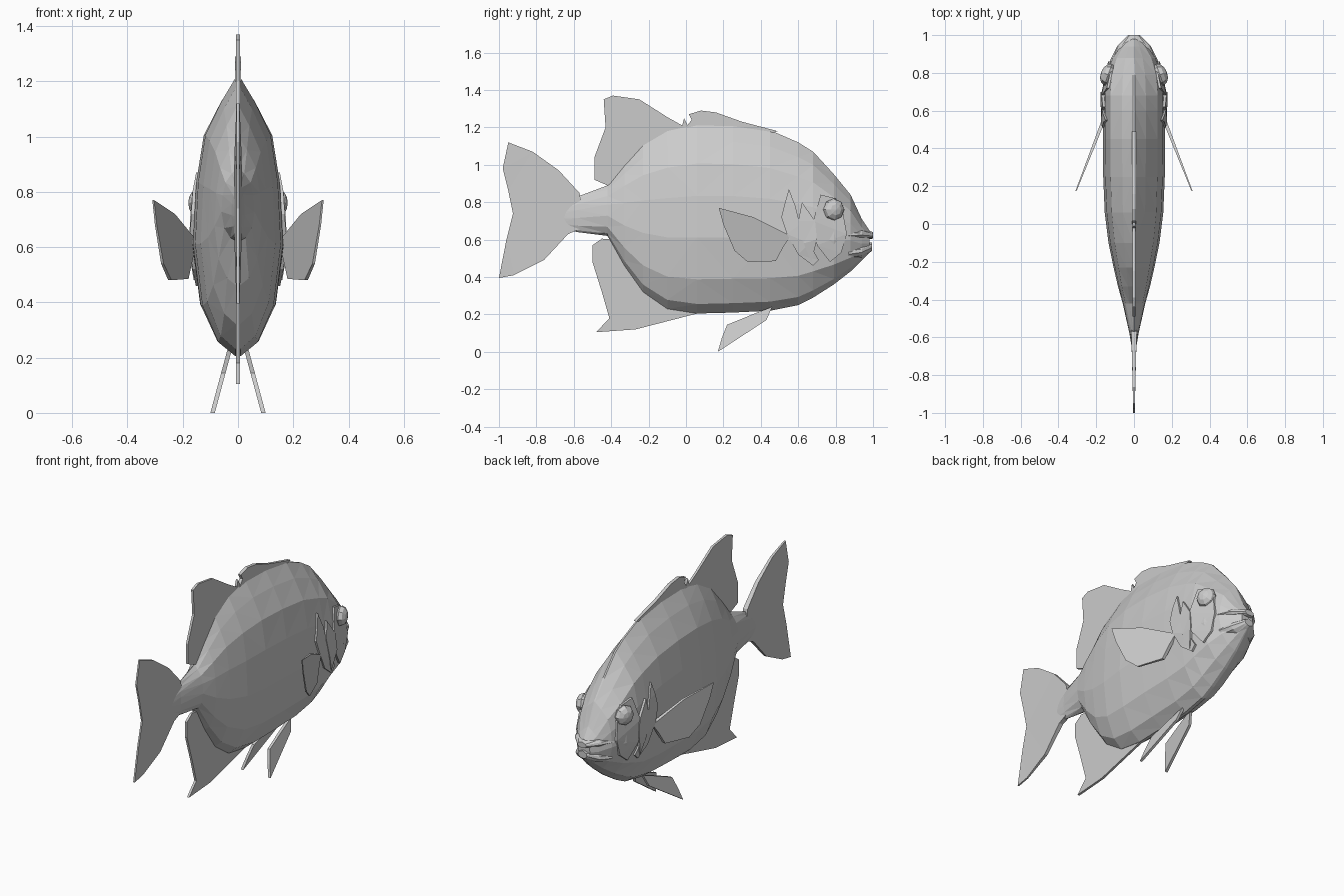
import bpy, bmesh, math

# body stations: y, top z, bottom z, half width
BODY = [(-0.68, 0.77, 0.67, 0.008), (-0.58, 0.83, 0.64, 0.024), (-0.42, 0.89, 0.62, 0.06),
        (-0.33, 1.0, 0.46, 0.085), (-0.23, 1.11, 0.32, 0.108), (-0.1, 1.185, 0.23, 0.135),
        (0.06, 1.22, 0.205, 0.155), (0.25, 1.215, 0.21, 0.163), (0.45, 1.185, 0.22, 0.165),
        (0.6, 1.12, 0.25, 0.165), (0.68, 1.07, 0.29, 0.165), (0.79, 0.95, 0.36, 0.155),
        (0.88, 0.84, 0.43, 0.12), (0.94, 0.71, 0.49, 0.075), (0.98, 0.65, 0.53, 0.04)]
# cross-section: height fraction, width fraction
SECTION = [(0, 0.06), (0.05, 0.46), (0.18, 0.83), (0.4, 1), (0.62, 0.93), (0.79, 0.76), (0.91, 0.38), (1, 0.03)]


def finish(name, bm):
    bmesh.ops.recalc_face_normals(bm, faces=bm.faces)
    bmesh.ops.triangulate(bm, faces=[f for f in bm.faces])
    me = bpy.data.meshes.new(name)
    bm.to_mesh(me)
    bm.free()
    ob = bpy.data.objects.new(name, me)
    bpy.context.collection.objects.link(ob)
    return ob


def loft(name, stations):
    bm = bmesh.new()
    rings = []
    for y, top, bot, w in stations:
        pts = [(w * s, bot + (top - bot) * t) for t, s in SECTION]
        pts += [(-x, z) for x, z in reversed(pts)]
        rings.append([bm.verts.new((x, y, z)) for x, z in pts])
    n = len(rings[0])
    for a, b in zip(rings, rings[1:]):
        for i in range(n):
            j = (i + 1) % n
            bm.faces.new((a[i], a[j], b[j], b[i]))
    bm.faces.new(rings[0])
    bm.faces.new(rings[-1])
    return finish(name, bm)


def plate(name, outline, xmid, half, side=1):
    """Closed sheet: outline of (y, z), with x position and half thickness functions."""
    bm = bmesh.new()
    a, b = [[bm.verts.new((side * (xmid(y, z) + s * half(y, z)), y, z)) for y, z in outline] for s in (1, -1)]
    bm.faces.new(a)
    bm.faces.new(b)
    for i in range(len(a)):
        j = (i + 1) % len(a)
        bm.faces.new((a[i], a[j], b[j], b[i]))
    return finish(name, bm)


def lerp(v, table):
    v = min(max(v, table[0][0]), table[-1][0])
    for p, q in zip(table, table[1:]):
        if v <= q[0]:
            k = (v - p[0]) / (q[0] - p[0])
            return [a + (b - a) * k for a, b in zip(p, q)]


def skin(y, z):
    """Half width of the body surface at a side-view point."""
    _, top, bot, w = lerp(y, BODY)
    return w * lerp((z - bot) / (top - bot), SECTION)[1]


loft("body", BODY)

# lips
loft("upper_lip", [(0.87, 0.655, 0.6, 0.125), (0.94, 0.66, 0.6, 0.09), (1.0, 0.64, 0.605, 0.03)])
loft("lower_lip", [(0.87, 0.57, 0.49, 0.115), (0.94, 0.58, 0.5, 0.085), (0.995, 0.585, 0.54, 0.03)])

# median fins
zero = lambda y, z: 0
thin = lambda y, z: 0.007
plate("rear_dorsal_fin", [(0.02, 1.19), (-0.01, 1.25), (-0.02, 1.21), (-0.1, 1.255), (-0.25, 1.35), (-0.39, 1.37),
                          (-0.44, 1.35), (-0.43, 1.2), (-0.49, 1.04), (-0.49, 0.92), (-0.42, 0.89),
                          (-0.36, 0.9), (-0.2, 1.09)], zero, thin)
plate("front_dorsal_fin", [(0.0, 1.2), (0.03, 1.24), (0.015, 1.27), (0.08, 1.29), (0.16, 1.28), (0.3, 1.23),
                           (0.49, 1.18), (0.4, 1.15), (0.15, 1.18)], zero, lambda y, z: 0.01)
plate("anal_fin", [(-0.38, 0.6), (-0.45, 0.605), (-0.5, 0.57), (-0.5, 0.48), (-0.45, 0.32), (-0.41, 0.18),
                   (-0.48, 0.105), (-0.27, 0.12), (0.08, 0.21), (0.05, 0.25), (-0.2, 0.38)], zero, thin)
plate("tail_fin", [(-0.56, 0.8), (-0.57, 0.85), (-0.68, 0.97), (-0.82, 1.07), (-0.95, 1.12), (-0.98, 0.98),
                   (-0.95, 0.86), (-0.925, 0.74), (-0.96, 0.6), (-1.0, 0.395), (-0.92, 0.41), (-0.76, 0.49),
                   (-0.63, 0.63), (-0.56, 0.66)], zero, lambda y, z: 0.005 + 0.03 * max(0, y + 0.9))

# paired fins, gill covers and eyes
for side, tag in ((1, "right"), (-1, "left")):
    plate(tag + "_pectoral_fin", [(0.56, 0.62), (0.36, 0.72), (0.175, 0.77), (0.2, 0.68), (0.26, 0.54),
                                  (0.33, 0.48), (0.48, 0.485), (0.52, 0.56)],
          lambda y, z: 0.305 - 0.39 * (y - 0.18), lambda y, z: 0.003 + 0.02 * max(0, y - 0.18), side)
    plate(tag + "_pelvic_fin", [(0.46, 0.24), (0.38, 0.21), (0.22, 0.145), (0.19, 0.07), (0.17, 0.0), (0.43, 0.17)],
          lambda y, z: 0.092 - 0.27 * z, lambda y, z: 0.008, side)
    covers = {"rear_gill_cover": (0.006, [(0.55, 0.87), (0.53, 0.8), (0.51, 0.72), (0.54, 0.63), (0.6, 0.52), (0.68, 0.46),
                                   (0.71, 0.49), (0.66, 0.58), (0.61, 0.68), (0.585, 0.78)]),
              "front_gill_cover": (0.01, [(0.62, 0.8), (0.6, 0.7), (0.63, 0.58), (0.67, 0.48), (0.7, 0.6),
                                         (0.69, 0.7)]),
              "cheek": (0.008, [(0.72, 0.84), (0.68, 0.7), (0.7, 0.57), (0.77, 0.48), (0.83, 0.53),
                               (0.86, 0.63), (0.84, 0.74), (0.8, 0.82)])}
    for part, (off, pts) in covers.items():
        plate(tag + "_" + part, pts, lambda y, z: skin(y, z) + off - 0.01, lambda y, z: 0.015, side)
    bpy.ops.mesh.primitive_uv_sphere_add(segments=8, ring_count=6, location=(side * 0.137, 0.79, 0.76),
                                         rotation=(0, math.pi / 2, side * 0.35))
    eye = bpy.context.object
    eye.name = tag + "_eye"
    eye.scale = (0.06, 0.06, 0.04)
